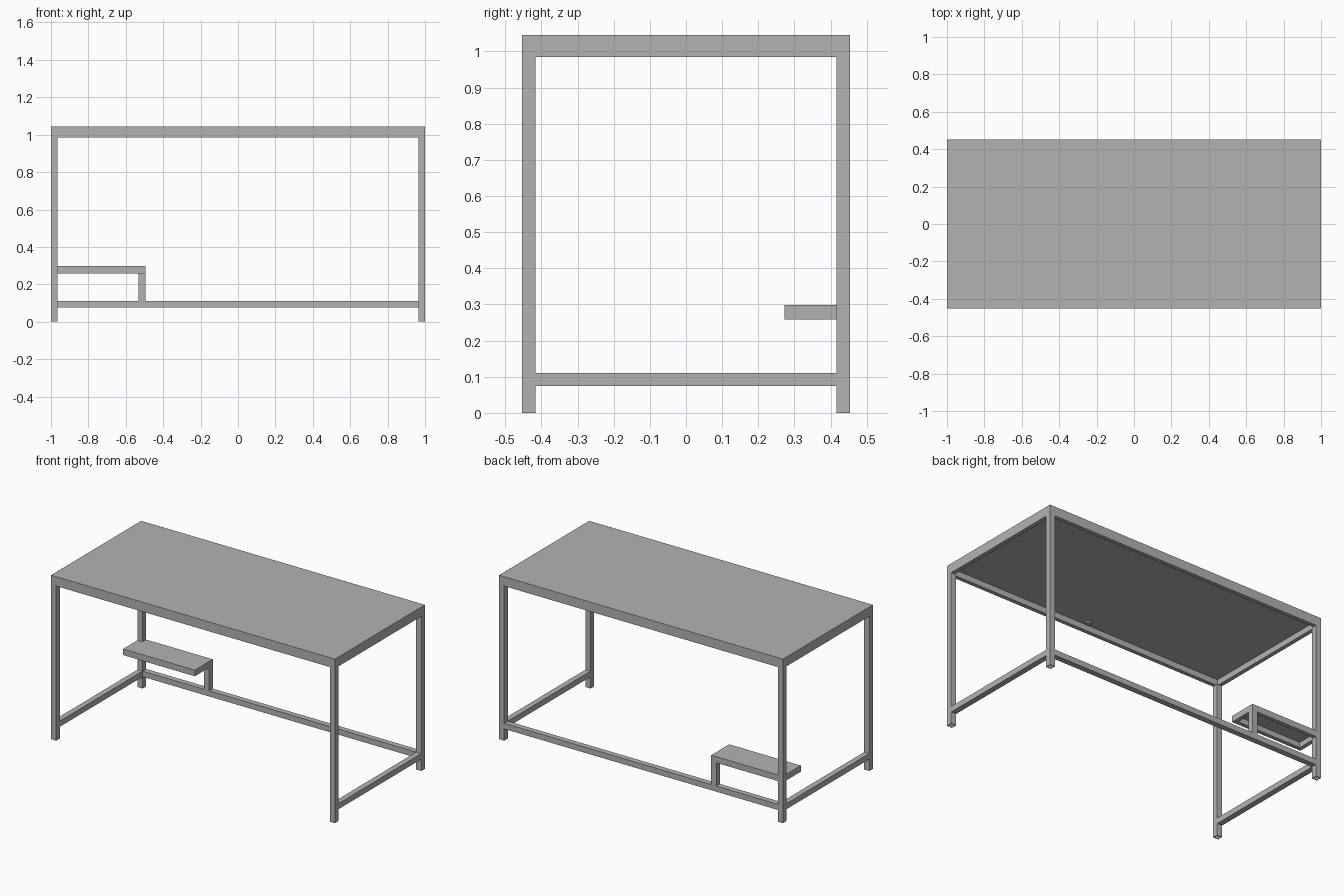
import bpy
import bmesh
from mathutils import Vector

if "Cube" in bpy.data.objects:
    bpy.data.objects.remove(bpy.data.objects["Cube"])

# One grey finish for the whole table
grey = bpy.data.materials.new("plain grey")
grey.use_nodes = True
color = (0.45, 0.45, 0.45, 1)
grey.diffuse_color = color
grey.node_tree.nodes["Principled BSDF"].inputs["Base Color"].default_value = color

X, Y, TOP = 1.0, 0.453, 1.045      # half length, half depth, height
TUBE = 0.036                       # square tube size
FRAME = 0.985                      # underside of the top frame
RAIL = 0.075                       # underside of the low rails


def finish(name, bm):
    mesh = bpy.data.meshes.new(name)
    bm.to_mesh(mesh)
    bm.free()
    mesh.materials.append(grey)
    obj = bpy.data.objects.new(name, mesh)
    bpy.context.collection.objects.link(obj)


def box(name, low, high, wall=0, depth=0):
    """Box between two corners; a wall width hollows it from below."""
    low, high = Vector(low), Vector(high)
    bm = bmesh.new()
    bmesh.ops.create_cube(bm, size=1)
    for v in bm.verts:
        v.co = (low + high) / 2 + v.co * (high - low)
    if wall:
        bm.normal_update()
        bottom = min(bm.faces, key=lambda f: f.calc_center_median().z)
        bmesh.ops.inset_region(bm, faces=[bottom], thickness=wall)
        inner = bmesh.ops.extrude_face_region(bm, geom=[bottom])["geom"]
        verts = [g for g in inner if isinstance(g, bmesh.types.BMVert)]
        bmesh.ops.translate(bm, verts=verts, vec=(0, 0, depth))
        if bottom.is_valid:
            bmesh.ops.delete(bm, geom=[bottom], context="FACES_ONLY")
    bmesh.ops.recalc_face_normals(bm, faces=bm.faces)
    finish(name, bm)


# Table top with its frame around a recessed underside
box("table_top", (-X, -Y, FRAME), (X, Y, TOP), TUBE, 0.037)

# Hollow square legs and the low side rails
for side, sx in (("left", 1), ("right", -1)):
    x0, x1 = sorted((sx * X, sx * (X - TUBE)))
    for end, sy in (("front", -1), ("back", 1)):
        y0, y1 = sorted((sy * Y, sy * (Y - TUBE)))
        box(f"{end}_{side}_leg", (x0, y0, 0), (x1, y1, FRAME), 0.005, 0.9)
    box(f"{side}_low_rail", (x0, TUBE - Y, RAIL), (x1, Y - TUBE, RAIL + TUBE))

# Low back rail
box("back_low_rail", (TUBE - X, Y - TUBE, RAIL), (X - TUBE, Y, RAIL + TUBE))

# Small shelf wrapped around the back right leg, held by a short post
SHELF_END, SHELF_LOW, SHELF_TOP = -0.495, 0.259, 0.298
box("shelf", (-X, 0.272, SHELF_LOW), (SHELF_END, Y, SHELF_TOP), TUBE, 0.034)
box("shelf_post", (SHELF_END - TUBE, Y - TUBE, RAIL + TUBE), (SHELF_END, Y, SHELF_LOW))

# Small stud under the top behind the front frame
bm = bmesh.new()
bmesh.ops.create_cone(bm, cap_ends=True, segments=16, radius1=0.02, radius2=0.02, depth=0.01)
bmesh.ops.translate(bm, verts=bm.verts, vec=(0, -0.4, 1.018))
finish("underside_stud", bm)
